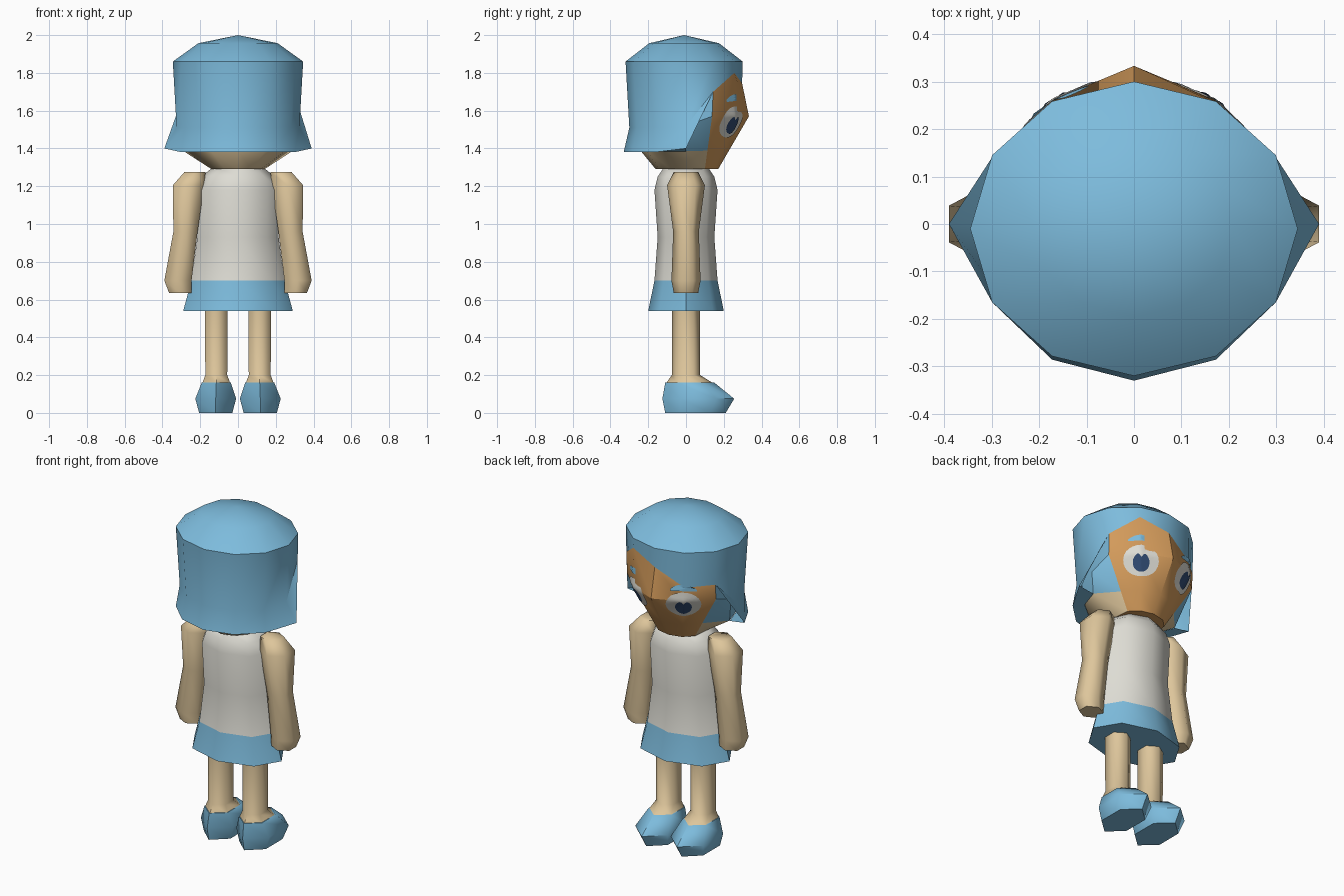
import bpy, bmesh, math
from mathutils import Vector
from mathutils.bvhtree import BVHTree

if "Cube" in bpy.data.objects:
    bpy.data.objects.remove(bpy.data.objects["Cube"])


def material(name, rgb):
    m = bpy.data.materials.new(name)
    m.diffuse_color = (*rgb, 1)
    m.use_nodes = True
    m.node_tree.nodes["Principled BSDF"].inputs["Base Color"].default_value = m.diffuse_color
    return m


BLUE = material("sky_blue", (0.205, 0.50, 0.72))
TAN = material("tan_skin", (0.73, 0.565, 0.33))
WHITE = material("off_white", (0.73, 0.72, 0.66))
ORANGE = material("face_orange", (0.66, 0.33, 0.105))
NAVY = material("navy", (0.03, 0.07, 0.17))


def make(name, verts, faces, mats, rule=None, angle=40, fix=True):
    me = bpy.data.meshes.new(name)
    me.from_pydata([tuple(v) for v in verts], [], faces)
    for m in mats:
        me.materials.append(m)
    if fix:
        bm = bmesh.new()
        bm.from_mesh(me)
        bmesh.ops.recalc_face_normals(bm, faces=bm.faces)
        bm.to_mesh(me)
        bm.free()
    if rule:
        for p in me.polygons:
            p.material_index = rule(p.center)
    ob = bpy.data.objects.new(name, me)
    bpy.context.collection.objects.link(ob)
    bpy.ops.object.select_all(action='DESELECT')
    ob.select_set(True)
    bpy.context.view_layer.objects.active = ob
    bpy.ops.object.shade_smooth_by_angle(angle=math.radians(angle))
    return ob


def loft(name, rings, n, mats, rule=None, flat_x=False, angle=50):
    """Rings are (centre x, centre y, z, half x, half y); capped at both ends."""
    k = 1 / math.cos(math.pi / n) if flat_x else 1
    verts, faces = [], []
    for cx, cy, z, hx, hy in rings:
        for i in range(n):
            a = math.tau * i / n
            verts.append((cx + k * hx * math.sin(a), cy + hy * math.cos(a), z))
    for r in range(len(rings) - 1):
        for i in range(n):
            j = (i + 1) % n
            faces.append((r*n + i, r*n + j, r*n + n + j, r*n + n + i))
    faces += [tuple(range(n)), tuple(range(len(verts) - n, len(verts)))]
    return make(name, verts, faces, mats, rule, angle)


# Dress: white top with blue skirt hem
loft("dress", [(0, 0, .54, .29, .20), (0, 0, .70, .247, .167), (0, 0, .93, .215, .15),
               (0, 0, 1.18, .222, .167), (0, 0, 1.25, .195, .15), (0, 0, 1.295, .14, .12)],
     8, [WHITE, BLUE], lambda c: int(c.z < .69))

# Arms, legs and shoes on both sides
for side, s in (("left", -1), ("right", 1)):
    loft(side + "_arm", [(s*.305, 0, .635, .06, .065), (s*.318, 0, .70, .072, .077),
                         (s*.278, 0, .96, .064, .068), (s*.262, 0, 1.205, .083, .10),
                         (s*.228, 0, 1.275, .056, .065)], 6, [TAN], flat_x=True, angle=65)
    loft(side + "_leg", [(s*.115, .02, .155, .075, .127), (s*.115, 0, .20, .058, .075),
                         (s*.115, 0, .56, .06, .075)], 6, [TAN], flat_x=True, angle=65)
    loft(side + "_shoe", [(s*.118, .05, 0, .088, .16), (s*.118, .065, .075, .108, .19),
                          (s*.115, .02, .16, .077, .13)], 6, [BLUE], flat_x=True)

# Hair: twelve columns counted clockwise from +y
N = 12
hairline = {0: 1.745, 1: 1.80, 2: 1.70, 10: 1.66, 11: 1.65}


def oval(k, rx, ry, cy, z):
    a = math.tau * k / N
    return Vector((rx * math.sin(a), cy + ry * math.cos(a), z))


def hem_front(k):
    return oval(k, .343, .307, -.01, hairline[k])


hv = [Vector((0, -.01, 2.0))]
crown = [oval(k, .21, .185, -.01, 1.957) for k in range(N)]
brim = [oval(k, .345, .31, -.01, 1.86) for k in range(N)]
mid, hem, jaw = [], [], []
for k in range(N):
    jaw.append(oval(k, .29, .24, 0, 1.385))
    if k in hairline:
        mid.append(hem_front(k))
        hem.append(hem_front(k))
    else:
        mid.append(oval(k, .325, .295, -.005, 1.51))
        hem.append(Vector(((.39 if k == 3 else -.39), 0, 1.40)) if k in (3, 9)
                   else oval(k, .345, .33, 0, 1.38))
hv += crown + brim + mid + hem + jaw
hf = []
for k in range(N):
    j = (k + 1) % N
    hf.append((0, 1 + k, 1 + j))
    for r in range(2):
        o = 1 + r * N
        hf.append((o + k, o + j, o + N + j, o + N + k))
    o = 1 + 2 * N
    fk, fj = k in hairline, j in hairline
    if not (fk and fj):
        if fk:
            hf.append((o + k, o + j, o + N + j))
        elif fj:
            hf.append((o + k, o + j, o + N + k))
        else:
            hf.append((o + k, o + j, o + N + j, o + N + k))
            # underside of the hair back to the jaw
            hf.append((o + N + k, o + N + j, o + 2*N + j, o + 2*N + k))
make("hair", hv, hf, [BLUE], angle=35)

# Head: orange faceted face in front, tan jaw behind, blue lining under the side locks
chin_f = {0: (0, .17), 1: (.08, .15), 2: (.13, .10)}
cheek_f = {0: (0, .333), 1: (.17, .262), 2: (.296, .138)}
rings = [[], [], [], []]
for k in range(N):
    m, s = (k, 1) if k <= 6 else (N - k, -1)
    if m in chin_f:
        a = Vector((s*chin_f[m][0], chin_f[m][1], 1.29))
        b = Vector((s*cheek_f[m][0], cheek_f[m][1], 1.57))
        col = [a, a.lerp(b, .35), b, hem_front(k)]
    else:
        col = [oval(k, .14, .16, 0, 1.29), oval(k, .29, .24, 0, 1.387),
               oval(k, .30, .27, 0, 1.52), oval(k, .30, .27, 0, 1.62)]
    for r in range(4):
        rings[r].append(col[r])
verts = [v for ring in rings for v in ring]
faces, kinds = [tuple(range(N))], [0]
for r in range(3):
    for k in range(N):
        j = (k + 1) % N
        faces.append((r*N + k, r*N + j, r*N + N + j, r*N + N + k))
        front = k in hairline and j in hairline
        kinds.append(0 if front else (1 if r == 0 else 2))
head = make("head", verts, faces, [ORANGE, TAN, BLUE], angle=30)
for p, kind in zip(head.data.polygons, kinds):
    p.material_index = kind

# Eyes and brows: thin plates wrapped onto the face
tree = BVHTree.FromPolygons(verts, faces)


def plate(name, s, z0, hu, hz, mat, lift, shape=lambda u, w: w):
    d = Vector((s * .57, .82, 0)).normalized()
    t = Vector((s * d.y, -abs(d.x), 0))
    base = Vector((s * .165, .26, z0))
    rn, sn = 6, 24
    pv, pf = [], []
    for r in range(rn + 1):
        for i in range(sn if r else 1):
            a = math.tau * i / sn
            u, w = r / rn * math.cos(a), r / rn * math.sin(a)
            p = base + t * u * hu + Vector((0, 0, shape(u, w) * hz))
            hit = tree.ray_cast(p + d * .5, -d)[0]
            pv.append((hit if hit else p) + d * lift)
    for i in range(sn):
        j = (i + 1) % sn
        pf.append((0, 1 + i, 1 + j))
        for r in range(rn - 1):
            o = 1 + r * sn
            pf.append((o + i, o + sn + i, o + sn + j, o + j))
    if s > 0:
        pf = [f[::-1] for f in pf]
    make(name, pv, pf, [mat], fix=False)


def notch(u, w):
    # dip at the top of the pupil
    return w - .5 * max(0, w) * max(0, 1 - abs(u) / .4)


for side, s in (("left", -1), ("right", 1)):
    plate(side + "_eye", s, 1.54, .098, .083, WHITE, .004)
    plate(side + "_pupil", s, 1.525, .046, .048, NAVY, .008, notch)
    plate(side + "_brow", s, 1.66 if s > 0 else 1.64, .075, .018, BLUE, .004,
          lambda u, w: w + .5 - u * u)
